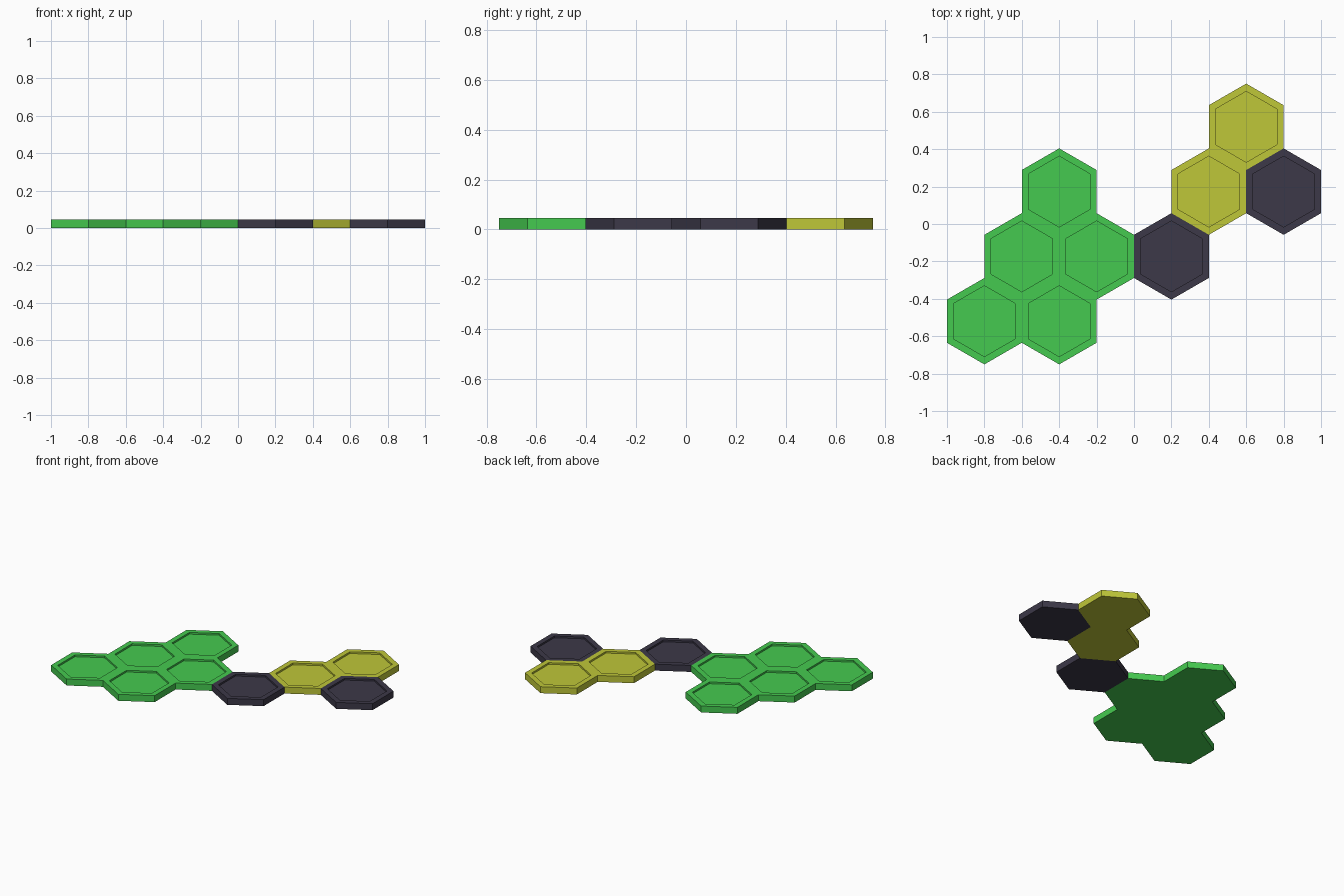
import bpy, bmesh, math

if "Cube" in bpy.data.objects:
    bpy.data.objects.remove(bpy.data.objects["Cube"])

R = 0.4 / math.sqrt(3)      # corner radius of one tile
ROW = R * 1.5               # distance between rows
H = 0.045                   # tile thickness
RIM, DEPTH = 0.82, 0.012    # recess scale and depth


def material(name, rgb):
    m = bpy.data.materials.new(name)
    m.diffuse_color = (*rgb, 1)
    m.use_nodes = True
    m.node_tree.nodes["Principled BSDF"].inputs["Base Color"].default_value = m.diffuse_color
    return m


def hex_ring(bm, radius, z):
    return [bm.verts.new((radius * math.sin(k * math.pi / 3),
                          radius * math.cos(k * math.pi / 3), z)) for k in range(6)]


def tile(name, x, row, mat):
    # outer wall, flat rim, recess wall and recessed floor
    bm = bmesh.new()
    rings = [hex_ring(bm, r, z) for r, z in
             ((R, 0), (R, H), (R * RIM, H), (R * RIM, H - DEPTH))]
    bm.faces.new(rings[0])
    bm.faces.new(rings[-1])
    for a, b in zip(rings, rings[1:]):
        for k in range(6):
            j = (k + 1) % 6
            bm.faces.new((a[k], a[j], b[j], b[k]))
    bmesh.ops.recalc_face_normals(bm, faces=bm.faces)
    me = bpy.data.meshes.new(name)
    bm.to_mesh(me)
    bm.free()
    me.materials.append(mat)
    ob = bpy.data.objects.new(name, me)
    ob.location = (x, (row - 1.5) * ROW, 0)
    bpy.context.collection.objects.link(ob)


# tile groups: (x, row) positions on the hexagonal grid
groups = {
    "green_tile": ((0.06, 0.59, 0.08), [(-0.8, 0), (-0.4, 0), (-0.6, 1), (-0.2, 1), (-0.4, 2)]),
    "dark_tile": ((0.045, 0.04, 0.065), [(0.2, 1), (0.8, 2)]),
    "yellow_tile": ((0.52, 0.57, 0.04), [(0.4, 2), (0.6, 3)]),
}
for name, (rgb, spots) in groups.items():
    mat = material(name, rgb)
    for i, (x, row) in enumerate(spots):
        tile(f"{name}_{i + 1}", x, row, mat)
